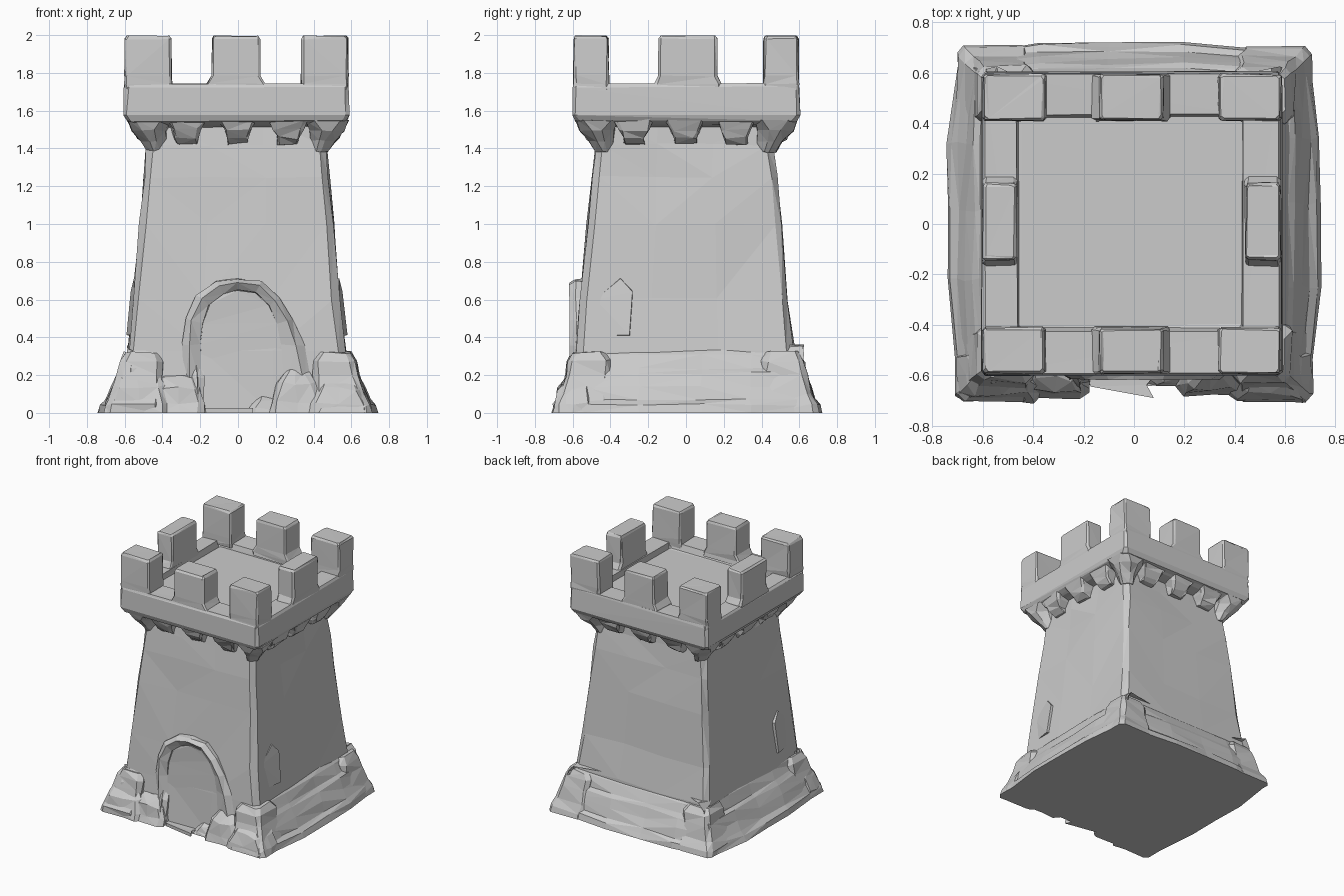
import bpy, bmesh, math, random
from mathutils import Vector, Matrix

if "Cube" in bpy.data.objects:
    bpy.data.objects.remove(bpy.data.objects["Cube"])

random.seed(4)


def loft(name, rings, jitter=0.0, turn=0.0):
    """Skin a stack of equal-length point rings, cap both ends, roughen and triangulate."""
    bm = bmesh.new()
    rot = Matrix.Rotation(math.radians(turn), 3, 'Z')
    rows = []
    for ring in rings:
        row = []
        for p in ring:
            v = rot @ Vector(p)
            on_ground = v.z < 0.001
            v += Vector([random.uniform(-jitter, jitter) for _ in range(3)])
            v.z = 0.0 if on_ground else min(max(v.z, 0.0), 2.0)
            row.append(bm.verts.new(v))
        rows.append(row)
    n = len(rows[0])
    for a, b in zip(rows, rows[1:]):
        for i in range(n):
            j = (i + 1) % n
            bm.faces.new((a[i], a[j], b[j], b[i]))
    bm.faces.new(rows[0][::-1])
    bm.faces.new(rows[-1])
    bmesh.ops.recalc_face_normals(bm, faces=bm.faces)
    bmesh.ops.triangulate(bm, faces=bm.faces)
    me = bpy.data.meshes.new(name)
    bm.to_mesh(me)
    bm.free()
    ob = bpy.data.objects.new(name, me)
    bpy.context.collection.objects.link(ob)
    return ob


def rect(x0, x1, y0, y1, z, c=0.02, n=1):
    """Rectangle ring with chamfered corners and n segments per side."""
    corners = [((x0 + c, y0), (x1 - c, y0)), ((x1, y0 + c), (x1, y1 - c)),
               ((x1 - c, y1), (x0 + c, y1)), ((x0, y1 - c), (x0, y0 + c))]
    pts = []
    for (ax, ay), (bx, by) in corners:
        for i in range(n + 1):
            t = i / n
            pts.append((ax + (bx - ax) * t, ay + (by - ay) * t, z))
    return pts


# Tapering tower body
levels = [(0, .605, .585), (.33, .583, .572), (.6, .556, .538), (1.0, .522, .503),
          (1.25, .50, .483), (1.42, .48, .463), (1.56, .462, .455)]
loft("tower_body", [rect(-a, b, -a, b, z, .036, 3) for z, a, b in levels], .008)

# Parapet ring with sunken floor
loft("parapet", [
    rect(-.45, .44, -.45, .45, 1.51),
    rect(-.54, .525, -.54, .54, 1.525, .03, 1),
    rect(-.59, .575, -.585, .585, 1.545, .025),
    rect(-.608, .59, -.603, .603, 1.575, .02),
    rect(-.602, .585, -.60, .60, 1.725, .02),
    rect(-.592, .577, -.592, .592, 1.742, .02),
    rect(-.465, .435, -.425, .435, 1.742, .01),
    rect(-.455, .43, -.41, .425, 1.695, .01)], .004)


# Merlons, flared where they meet the wall
def merlon(name, x0, x1, y0, y1, fx, fy):
    loft(name, [
        rect(x0 - fx, x1 + fx, y0 - fy, y1 + fy, 1.71, .012),
        rect(x0 - fx, x1 + fx, y0 - fy, y1 + fy, 1.742, .012),
        rect(x0, x1, y0, y1, 1.785, .012),
        rect(x0 + .002, x1 - .002, y0 + .002, y1 - .002, 1.98, .01),
        rect(x0 + .01, x1 - .01, y0 + .01, y1 - .01, 1.995, .01)], .004)


for label, y0, y1 in (("front", -.595, -.41), ("back", .41, .597)):
    merlon(label + "_left_merlon", -.60, -.35, y0, y1, 0, 0)
    merlon(label + "_middle_merlon", -.14, .118, y0, y1, .025, 0)
    merlon(label + "_right_merlon", .335, .584, y0, y1, 0, 0)
merlon("left_merlon", -.60, -.465, -.145, .165, 0, .022)
merlon("right_merlon", .44, .582, -.145, .165, 0, .022)

# Corbels under the parapet: three per side plus one at each corner
for k, side in enumerate(("front", "right", "back", "left")):
    for i, x in enumerate((-.275, -.005, .265)):
        loft(f"{side}_corbel_{i + 1}", [
            rect(x - .055, x + .055, -.49, -.42, 1.425, .01),
            rect(x - .06, x + .06, -.53, -.42, 1.455, .012),
            rect(x - .075, x + .075, -.555, -.42, 1.50, .012),
            rect(x - .10, x + .10, -.575, -.42, 1.55, .012)], .009, 90 * k)
    loft(f"corner_corbel_{k + 1}", [
        rect(-.475, -.38, -.475, -.38, 1.38, .035),
        rect(-.515, -.38, -.515, -.38, 1.44, .05),
        rect(-.565, -.38, -.565, -.38, 1.495, .06),
        rect(-.585, -.36, -.585, -.36, 1.55, .04)], .006, 90 * k)


# Stepped plinth around the sides and back
def plinth_ring(z, w, bulge, back):
    return [(-w, -.55, z), (w, -.55, z), (w + bulge, -.25, z), (w + bulge, .08, z),
            (w + bulge, .34, z), (w, .62, z), (.55, back - .01, z), (.2, back + bulge / 2, z),
            (-.1, back + bulge / 2, z), (-.38, back + bulge / 2, z), (-.58, back - .01, z),
            (-w, .62, z), (-w - bulge, .32, z), (-w - bulge, .05, z), (-w - bulge, -.22, z)]


# the top rings stay inside the chamfered body corners
loft("plinth", [plinth_ring(*r) for r in (
    (0, .705, .035, .70), (.045, .695, .035, .69), (.07, .672, .025, .67),
    (.14, .65, .02, .65), (.21, .622, .015, .63), (.235, .60, .015, .61),
    (.31, .578, .008, .585), (.36, .54, .0, .54))], .007)

# Corner boulders of the plinth
for k, (sx, sy) in enumerate(((-1, -1), (1, -1), (1, 1), (-1, 1))):
    rings = []
    for z, inner, outer in ((0, .41, .705), (.04, .41, .70), (.10, .405, .67),
                            (.20, .40, .64), (.275, .40, .625), (.32, .42, .60)):
        xs, ys = sorted((sx * inner, sx * outer)), sorted((sy * inner, sy * outer))
        rings.append(rect(*xs, *ys, z, .03))
    loft(f"corner_boulder_{k + 1}", rings, .008)


# Loose rocks either side of the doorway
def rock(name, x0, x1, depth, top, lean=.03):
    loft(name, [
        rect(x0, x1, -depth, -.50, 0, .03, 2),
        rect(x0 + .005, x1 - .005, -depth + .01, -.50, top * .25, .03, 2),
        rect(x0 + lean * .5, x1 - lean * .5, -depth + .03, -.50, top * .7, .03, 2),
        rect(x0 + lean, x1 - lean, -depth + .075, -.50, top, .02, 2)], .011)


rock("left_foot_rock", -.70, -.36, .705, .20, .07)
rock("left_upper_rock", -.61, -.39, .66, .335, .03)
rock("left_door_rock", -.44, -.18, .69, .19, .04)
rock("left_jamb_rock", -.27, -.17, .665, .255, .02)
rock("right_door_rock", .17, .45, .685, .225, .08)
rock("right_foot_rock", .38, .70, .705, .18, .07)
rock("right_sill_rock", .05, .30, .65, .10, .06)
rock("door_sill", -.22, .22, .64, .03, .02)
loft("door_step", [[(-.19, -.60, z), (-.17, -.645, z), (.08, -.69, z), (.05, -.64, z),
                    (.08, -.60, z)] for z in (0, .025)], .002)

# Rough stone arch around the door, swept as a half loop
outer = [(-.28, .12), (-.295, .36), (-.28, .50), (-.22, .625), (-.115, .695), (0, .712),
         (.13, .695), (.22, .61), (.285, .50), (.355, .36), (.41, .12)]
inner = [(-.195, .12), (-.20, .36), (-.19, .47), (-.15, .575), (-.08, .635), (0, .65),
         (.09, .635), (.165, .57), (.21, .47), (.23, .36), (.24, .12)]
sections = []
for (ox, oz), (ix, iz) in zip(outer, inner):
    mx, mz = ox * .65 + ix * .35, oz * .65 + iz * .35
    sections.append([(ox, -.52, oz), (ox, -.585, oz), (mx, -.618, mz),
                     (ix, -.59, iz), (ix, -.52, iz)])
loft("door_arch", sections, .006)

# Upright door panel inside the arch
loft("door_panel", [[(x, y, z) for x, z in inner] for y in (-.53, -.585)], .003)

# Low pointed stones on both sides near the front
for label, s, w in (("left", -1, .012), ("right", 1, 0)):
    loft(label + "_side_stone", [
        [(s * .50, -.50, .40), (s * .50, -.29, .40), (s * .50, -.28, .65),
         (s * .50, -.35, .725), (s * .50, -.49, .60)],
        [(s * (.55 + w), -.49, .41), (s * (.578 + w), -.30, .41), (s * (.555 + w), -.285, .64),
         (s * (.538 + w), -.345, .71), (s * (.536 + w), -.48, .60)]], .002)
